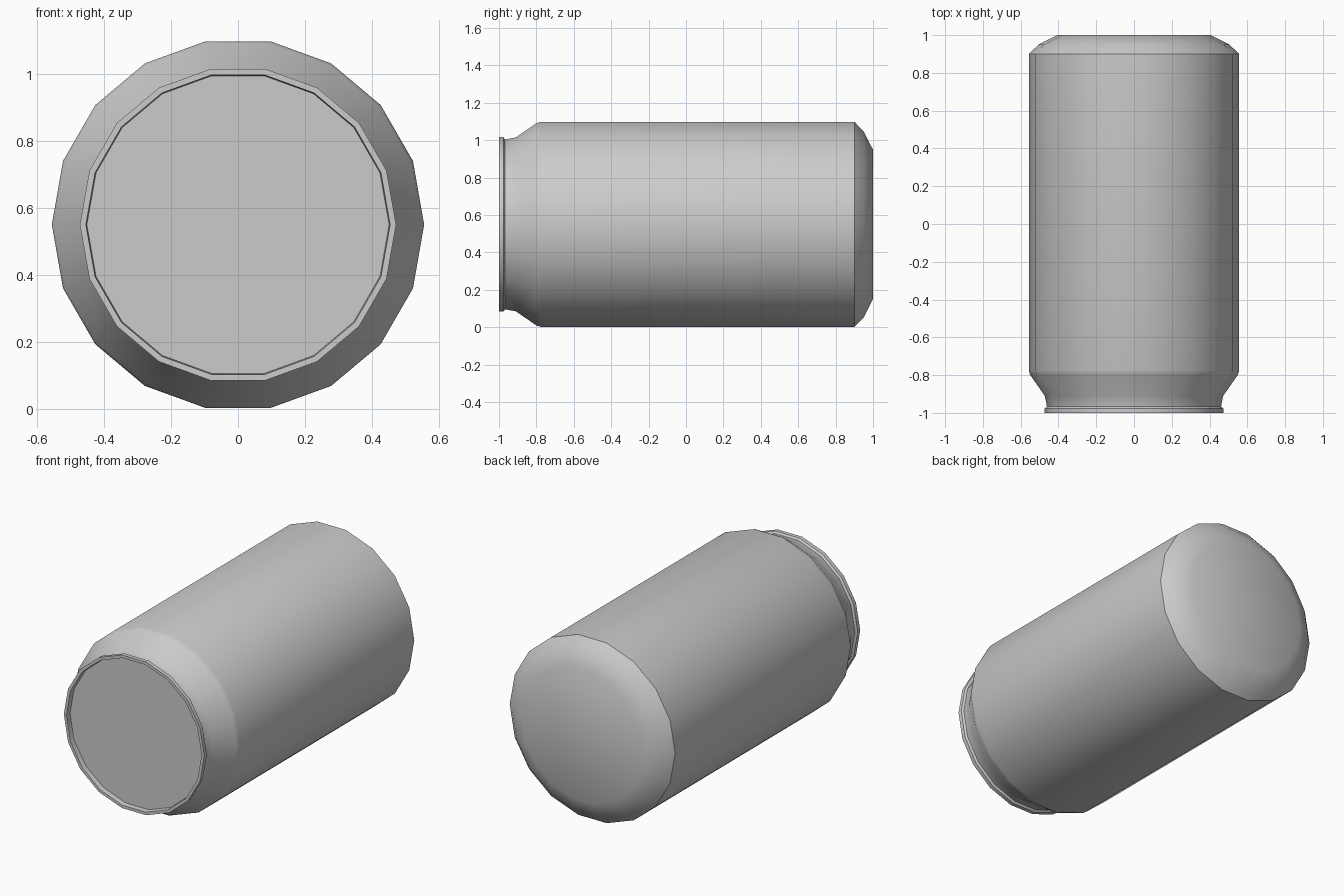
import bpy, bmesh, math

cube = bpy.data.objects.get("Cube")
if cube:
    bpy.data.objects.remove(cube, do_unlink=True)

SIDES = 18
AXIS_Z = 0.55

metal = bpy.data.materials.new("plain_grey_metal")
metal.use_nodes = True
GREY = (0.6, 0.6, 0.6, 1)
metal.diffuse_color = GREY
metal.node_tree.nodes["Principled BSDF"].inputs["Base Color"].default_value = GREY

# Closed can profile as (y, radius), from recessed lid over the rim to the base
profile = [
    (-0.97, 0.452), (-1.0, 0.455), (-1.0, 0.473), (-0.976, 0.473), (-0.967, 0.461),
    (-0.91, 0.472), (-0.80, 0.549), (-0.775, 0.557),
    (0.90, 0.557), (0.95, 0.505), (1.0, 0.405),
]


def lathe(name, points):
    """Spin a profile around the y axis and cap both ends."""
    bm = bmesh.new()
    rings = []
    for y, r in points:
        angles = [math.tau * i / SIDES for i in range(SIDES)]
        rings.append([bm.verts.new((r * math.cos(a), y, AXIS_Z + r * math.sin(a)))
                      for a in angles])
    for a, b in zip(rings, rings[1:]):
        for i in range(SIDES):
            j = (i + 1) % SIDES
            bm.faces.new((a[i], a[j], b[j], b[i]))
    bm.faces.new(rings[0])
    bm.faces.new(rings[-1])
    bmesh.ops.recalc_face_normals(bm, faces=bm.faces)
    mesh = bpy.data.meshes.new(name)
    bm.to_mesh(mesh)
    bm.free()
    mesh.materials.append(metal)
    obj = bpy.data.objects.new(name, mesh)
    bpy.context.collection.objects.link(obj)
    return obj


can = lathe("drink_can", profile)

# Soft body and neck, crisp rim and base edge
bpy.ops.object.select_all(action="DESELECT")
can.select_set(True)
bpy.context.view_layer.objects.active = can
bpy.ops.object.shade_smooth_by_angle(angle=math.radians(38))
